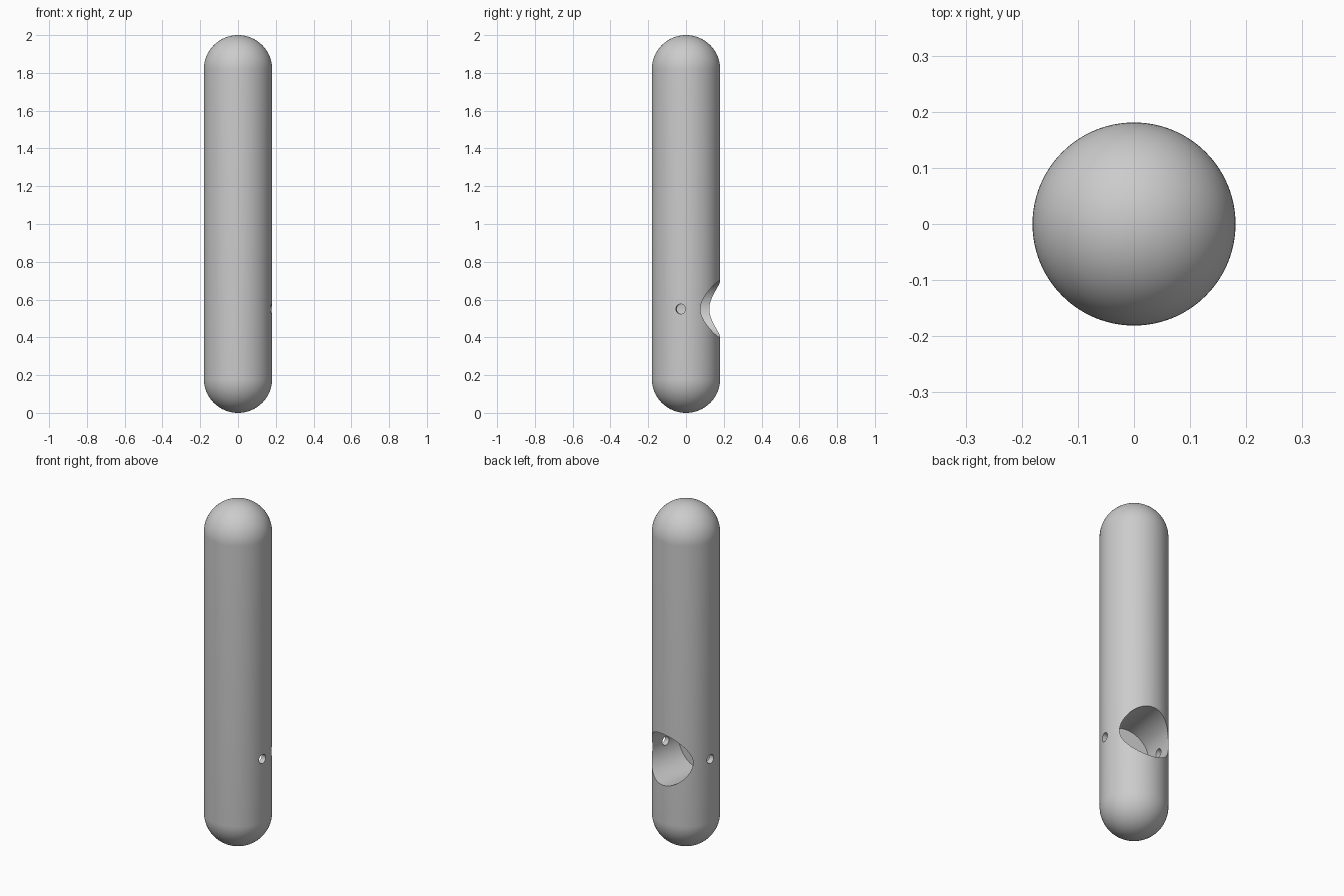
import bpy
import bmesh
from math import sin, cos, pi, radians
from mathutils import Matrix, Vector

cube = bpy.data.objects.get("Cube")
if cube:
    bpy.data.objects.remove(cube, do_unlink=True)

RADIUS = 0.181
HEIGHT = 2.0
HOLE_Z = 0.55
TURN = Matrix.Rotation(radians(-9), 4, 'Z')


def material(name, rgb):
    mat = bpy.data.materials.new(name)
    mat.use_nodes = True
    color = (*rgb, 1.0)
    mat.diffuse_color = color
    mat.node_tree.nodes["Principled BSDF"].inputs["Base Color"].default_value = color
    return mat


def add_object(name, bm):
    bmesh.ops.recalc_face_normals(bm, faces=bm.faces)
    mesh = bpy.data.meshes.new(name)
    bm.to_mesh(mesh)
    bm.free()
    obj = bpy.data.objects.new(name, mesh)
    bpy.context.collection.objects.link(obj)
    return obj


def capsule(name, segments=96, rings=20):
    # Half outline spun around the vertical axis
    arc = [i * pi / 2 / rings for i in range(rings + 1)]
    outline = [(RADIUS * sin(a), RADIUS * (1 - cos(a))) for a in arc]
    outline += [(r, HEIGHT - z) for r, z in reversed(outline)]
    bm = bmesh.new()
    verts = [bm.verts.new((r, 0, z)) for r, z in outline]
    edges = [bm.edges.new(pair) for pair in zip(verts, verts[1:])]
    bmesh.ops.spin(bm, geom=verts + edges, cent=(0, 0, 0), axis=(0, 0, 1),
                   angle=2 * pi, steps=segments)
    bmesh.ops.remove_doubles(bm, verts=bm.verts, dist=1e-4)
    return add_object(name, bm)


def drill(name, radius, start, end, segments):
    # Cylinder between two points at the height of the holes
    a, b = Vector(start), Vector(end)
    bm = bmesh.new()
    bmesh.ops.create_cone(bm, cap_ends=True, segments=segments, radius1=radius,
                          radius2=radius, depth=(b - a).length)
    spin = (b - a).to_track_quat('Z', 'Y').to_matrix().to_4x4()
    place = TURN @ Matrix.Translation((a + b) / 2 + Vector((0, 0, HOLE_Z))) @ spin
    bmesh.ops.transform(bm, matrix=place, verts=bm.verts)
    obj = add_object(name, bm)
    obj.hide_render = True
    return obj


body = capsule("rounded_rod")
body.data.materials.append(material("plain grey", (0.6, 0.6, 0.6)))

# Wide blind bore at the back, and a narrow cross hole through both sides
cutters = [
    drill("bore_cutter", 0.15, (0, -0.097, 0), (0, 0.4, 0), 96),
    drill("cross_hole_cutter", 0.026, (-0.3, 0, 0), (0.3, 0, 0), 32),
]
for cutter in cutters:
    mod = body.modifiers.new(cutter.name, 'BOOLEAN')
    mod.operation = 'DIFFERENCE'
    mod.solver = 'EXACT'
    mod.object = cutter

# Bake the cuts and drop the cutters
graph = bpy.context.evaluated_depsgraph_get()
cut_mesh = bpy.data.meshes.new_from_object(body.evaluated_get(graph))
body.modifiers.clear()
body.data = cut_mesh
for cutter in cutters:
    bpy.data.objects.remove(cutter, do_unlink=True)

bpy.ops.object.select_all(action='DESELECT')
body.select_set(True)
bpy.context.view_layer.objects.active = body
bpy.ops.object.shade_smooth_by_angle(angle=radians(30))
